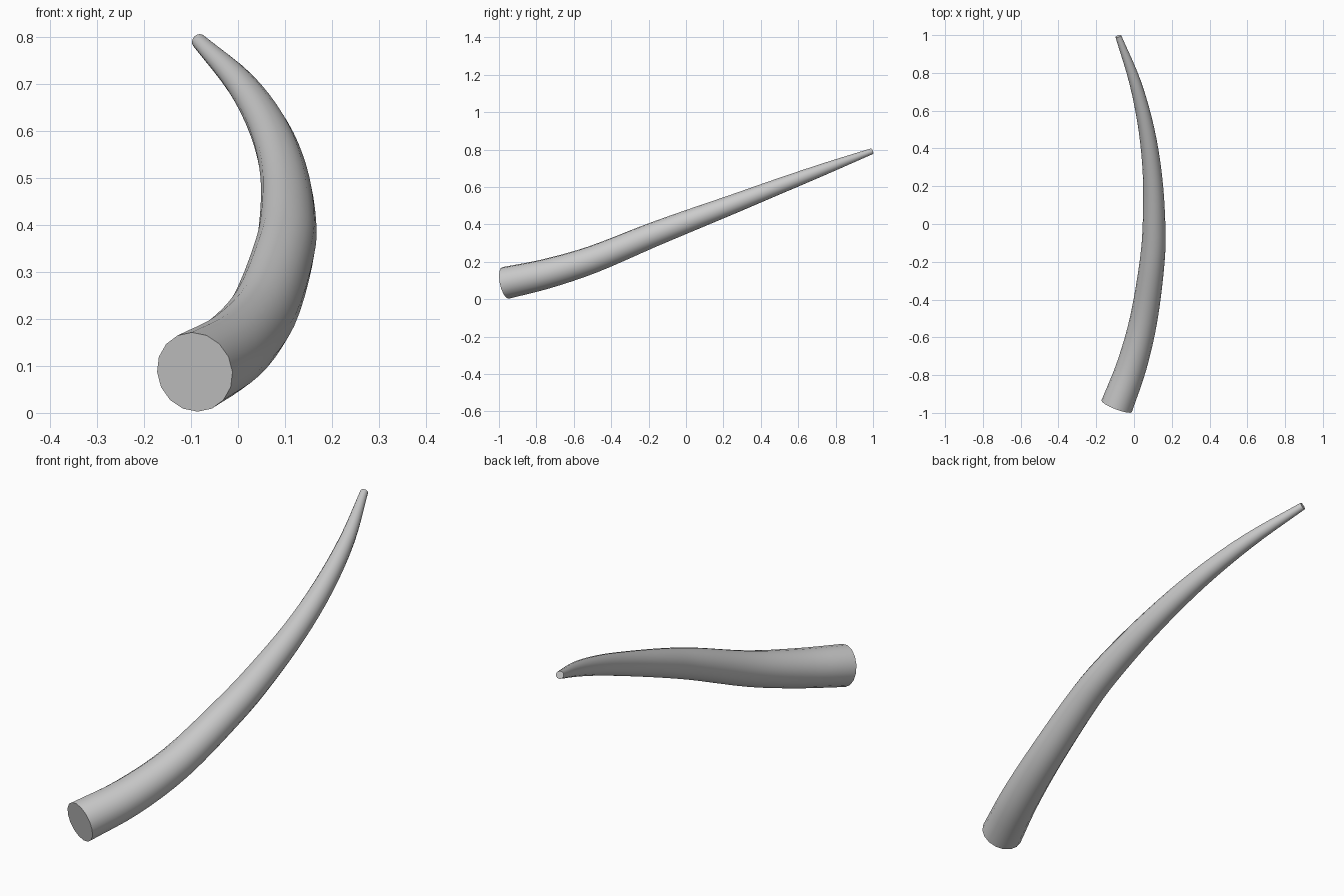
import bpy, bmesh, math
from mathutils import Vector

cube = bpy.data.objects.get("Cube")
if cube:
    bpy.data.objects.remove(cube, do_unlink=True)

SIDES = 16
STEPS = 4

# Centre line of the tusk: x, y, z, radius
PATH = [Vector(p) for p in (
    (-0.092, -0.965, 0.087, 0.086),
    (-0.012, -0.75, 0.135, 0.080),
    (0.052, -0.5, 0.212, 0.073),
    (0.096, -0.2, 0.335, 0.066),
    (0.106, 0.0, 0.413, 0.060),
    (0.098, 0.25, 0.508, 0.051),
    (0.066, 0.5, 0.605, 0.042),
    (0.006, 0.75, 0.700, 0.031),
    (-0.083, 0.994, 0.791, 0.016))]


def smooth_path(points, steps):
    """Catmull-Rom interpolation through the points."""
    ext = [2 * points[0] - points[1]] + points + [2 * points[-1] - points[-2]]
    out = []
    for a, b, c, d in zip(ext, ext[1:], ext[2:], ext[3:]):
        for i in range(steps):
            t = i / steps
            out.append(0.5 * (2 * b + (c - a) * t + (2 * a - 5 * b + 4 * c - d) * t ** 2
                              + (3 * b - a - 3 * c + d) * t ** 3))
    return out + [points[-1]]


# Plain bone-grey material
mat = bpy.data.materials.new("light_grey")
mat.use_nodes = True
colour = (0.6, 0.6, 0.6, 1)
mat.diffuse_color = colour
mat.node_tree.nodes["Principled BSDF"].inputs["Base Color"].default_value = colour

# Sweep rings along the centre line, square to its direction
path = smooth_path(PATH, STEPS)
bm = bmesh.new()
rings = []
for i, p in enumerate(path):
    tangent = (path[min(i + 1, len(path) - 1)] - path[max(i - 1, 0)]).to_3d().normalized()
    side = tangent.cross(Vector((0, 0, 1))).normalized()
    up = side.cross(tangent)
    ring = []
    for k in range(SIDES):
        a = math.tau * k / SIDES
        ring.append(bm.verts.new(p.to_3d() + p.w * (math.cos(a) * side + math.sin(a) * up)))
    rings.append(ring)
for low, high in zip(rings, rings[1:]):
    for k in range(SIDES):
        n = (k + 1) % SIDES
        bm.faces.new((low[k], low[n], high[n], high[k]))

# Flat ends
bm.faces.new(rings[0])
bm.faces.new(rings[-1])
bmesh.ops.recalc_face_normals(bm, faces=bm.faces)

mesh = bpy.data.meshes.new("tusk")
bm.to_mesh(mesh)
bm.free()
mesh.materials.append(mat)
tusk = bpy.data.objects.new("tusk", mesh)
bpy.context.collection.objects.link(tusk)
bpy.ops.object.select_all(action="DESELECT")
tusk.select_set(True)
bpy.context.view_layer.objects.active = tusk
bpy.ops.object.shade_smooth_by_angle(angle=math.radians(35))
